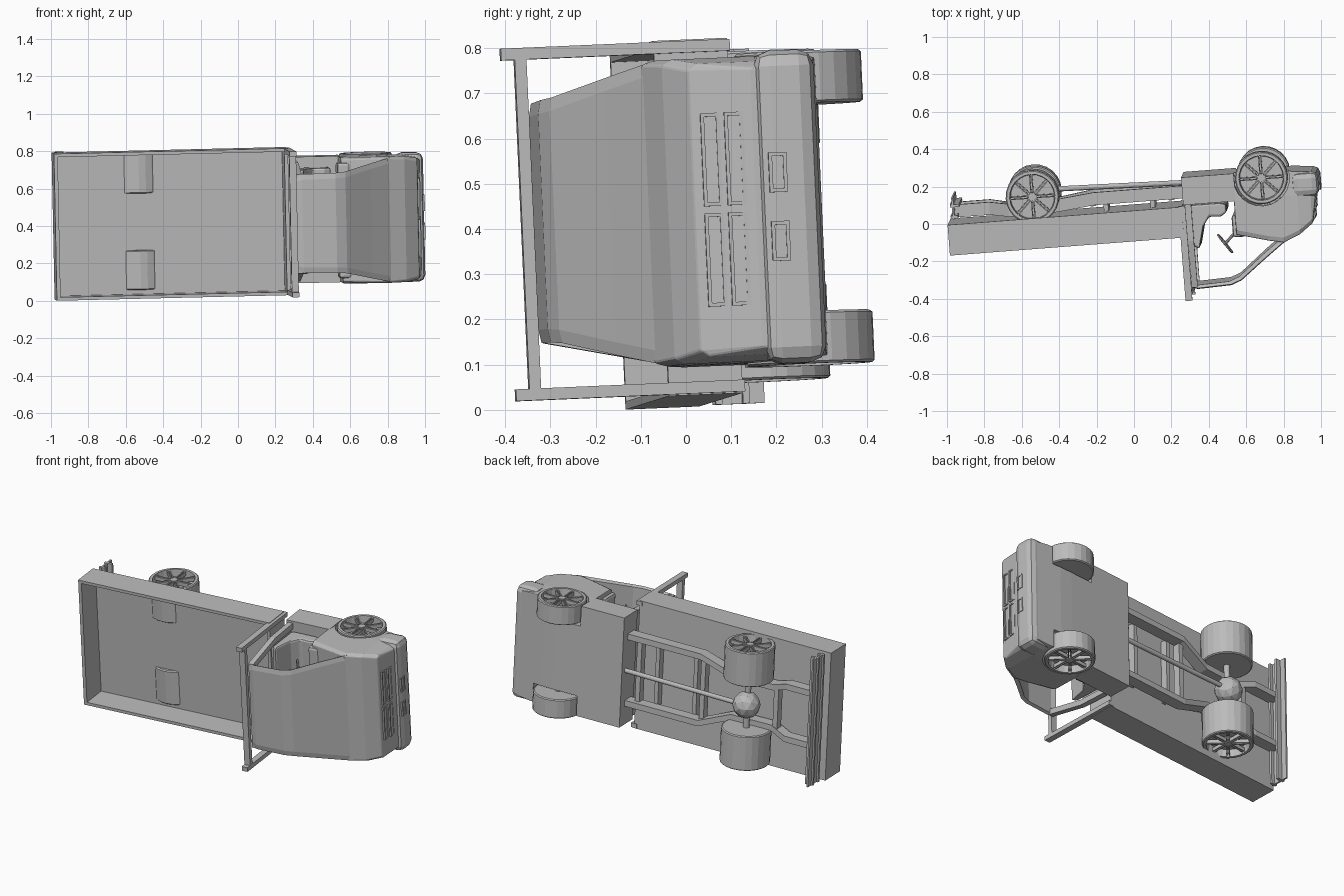
import bpy, bmesh, math
from mathutils import Matrix, Vector

if "Cube" in bpy.data.objects:
    bpy.data.objects.remove(bpy.data.objects["Cube"], do_unlink=True)

# The truck is built facing +x with z up, then laid on its side by this frame
fwd = Vector((1, 0.077, 0.024)).normalized()
side = Vector((-0.024, -0.045, 1))
side = (side - fwd * side.dot(fwd)).normalized()
up = fwd.cross(side)
FRAME = Matrix.Translation((0, 0, 0.42)) @ Matrix((fwd, side, up)).transposed().to_4x4()

grey = bpy.data.materials.new("plain_grey")
grey.use_nodes = True
grey.diffuse_color = (0.5, 0.5, 0.5, 1)
grey.node_tree.nodes["Principled BSDF"].inputs["Base Color"].default_value = (0.5, 0.5, 0.5, 1)


def finish(name, bm, bevel=0, segments=2):
    bmesh.ops.recalc_face_normals(bm, faces=bm.faces)
    me = bpy.data.meshes.new(name)
    bm.to_mesh(me)
    bm.free()
    ob = bpy.data.objects.new(name, me)
    bpy.context.collection.objects.link(ob)
    ob.matrix_world = FRAME
    me.materials.append(grey)
    if bevel:
        m = ob.modifiers.new("soft_edges", "BEVEL")
        m.width, m.segments = bevel, segments
        m.limit_method = "ANGLE"
        m.angle_limit = math.radians(35)
    return ob


def add_loft(bm, rings):
    """Skin a list of rings of points and cap both ends."""
    vs = [[bm.verts.new(p) for p in r] for r in rings]
    n = len(vs[0])
    for a, b in zip(vs, vs[1:]):
        for i in range(n):
            j = (i + 1) % n
            bm.faces.new((a[i], a[j], b[j], b[i]))
    bm.faces.new(vs[0])
    bm.faces.new(vs[-1])


def add_box(bm, xs, ys, zs, turn=None):
    rings = [[Vector((x, ys[i], zs[j])) for i, j in ((0, 0), (1, 0), (1, 1), (0, 1))] for x in xs]
    if turn:
        rings = [[turn @ p for p in r] for r in rings]
    add_loft(bm, rings)


def boxes(name, specs, bevel=0):
    bm = bmesh.new()
    for s in specs:
        add_box(bm, *s)
    return finish(name, bm, bevel)


def loft(name, rings, bevel=0):
    bm = bmesh.new()
    add_loft(bm, rings)
    return finish(name, bm, bevel)


def add_rod(bm, a, b, r, n=12):
    a, b = Vector(a), Vector(b)
    q = (b - a).to_track_quat("Z", "Y")
    circle = [q @ Vector((r * math.cos(t), r * math.sin(t), 0))
              for t in (2 * math.pi * i / n for i in range(n))]
    add_loft(bm, [[p + c for c in circle] for p in (a, b)])


def rod(name, a, b, r, n=12):
    bm = bmesh.new()
    add_rod(bm, a, b, r, n)
    return finish(name, bm)


def mirrored(y0, y1):
    return ((y0, y1), (-y1, -y0))


# Open cargo bed
B, W, ZB, ZT = -0.985, 0.393, -0.088, 0.076
boxes("cargo_bed", [
    ((B, 0.27), (-W, W), (ZB, ZB + 0.006)),
    ((B, B + 0.02), (-W, W), (ZB, ZT)),
    ((0.25, 0.27), (-W, W), (ZB, ZT)),
] + [((B, 0.27), ys, (ZB, ZT)) for ys in mirrored(W - 0.018, W)])

# Headboard frame behind the cab
boxes("rack_uprights", [((0.252, 0.289), ys, (-0.092, 0.416)) for ys in mirrored(0.364, 0.39)])
boxes("rack_crossbar", [((0.252, 0.289), (-0.375, 0.375), (0.36, 0.386))])

# Cab: floor, back, roof and windscreen
boxes("cab_floor", [((0.278, 0.56), (-0.338, 0.338), (-0.243, -0.095))])
boxes("cab_back_panel", [((0.29, 0.306), (-0.32, 0.32), (-0.095, 0.1))])
for tag, s in (("left", 1), ("right", -1)):
    def post(z, y):
        return [(x, s * v, z) for x, v in ((0.288, y), (0.32, y), (0.32, y - 0.035), (0.288, y - 0.035))]
    loft(tag + "_rear_pillar", [post(-0.1, 0.325), post(0.1, 0.32), post(0.352, 0.265)])


def slab(x, z, half, t):
    return [(x, -half, z - 0.006), (x, -half + 0.03, z), (x, half - 0.03, z), (x, half, z - 0.006),
            (x - t * 0.5, half * 0.97, z - t), (x - t * 0.5, -half * 0.97, z - t)]


loft("roof_and_windscreen", [
    slab(0.29, 0.354, 0.255, 0.022), slab(0.32, 0.363, 0.265, 0.022),
    slab(0.5, 0.356, 0.268, 0.022), slab(0.555, 0.335, 0.272, 0.022),
    slab(0.7, 0.222, 0.308, 0.024), slab(0.81, 0.14, 0.333, 0.024)])


# Nose with bonnet and front panel
def section(x, low, base, shoulder, zs, top, zt):
    half = [(base, low), (max(base, shoulder), -0.1), (shoulder, zs), (top, zt)]
    return [(x, y, z) for y, z in half] + [(x, -y, z) for y, z in reversed(half)]


nose = loft("nose", [
    section(0.55, -0.243, 0.328, 0.337, 0.06, 0.325, 0.085),
    section(0.72, -0.243, 0.33, 0.338, 0.105, 0.33, 0.13),
    section(0.8, -0.24, 0.33, 0.338, 0.12, 0.33, 0.146),
    section(0.89, -0.23, 0.33, 0.337, 0.085, 0.325, 0.108),
    section(0.962, -0.222, 0.322, 0.324, 0.035, 0.31, 0.054),
    section(0.985, -0.215, 0.31, 0.31, -0.09, 0.305, -0.08)], bevel=0.012)

# Wheel arches cut from the nose
FX, FZ = 0.706, -0.208
for s in (1, -1):
    cutter = rod("arch_cutter", (FX, s * 0.215, FZ), (FX, s * 0.45, FZ), 0.15, 24)
    m = nose.modifiers.new("arch", "BOOLEAN")
    m.operation, m.object, m.solver = "DIFFERENCE", cutter, "EXACT"
    bpy.context.view_layer.update()
    bpy.context.view_layer.objects.active = nose
    for mod in list(nose.modifiers):
        bpy.ops.object.modifier_apply(modifier=mod.name)
    bpy.data.objects.remove(cutter, do_unlink=True)

boxes("front_bumper", [((0.862, 1.008), (-0.346, 0.346), (-0.222, -0.088))], bevel=0.035)


# Slotted grille and bumper openings, drawn as thin raised rings
def ring(x, ys, zs, t=0.008):
    d = (x - 0.008, x + 0.006)
    return [(d, ys, (zs[0], zs[0] + t)), (d, ys, (zs[1] - t, zs[1])),
            (d, (ys[0], ys[0] + t), zs), (d, (ys[1] - t, ys[1]), zs)]


grille, slots = [], []
for ys in mirrored(0.008, 0.214):
    grille += ring(0.969, ys, (-0.008, 0.034)) + ring(0.977, ys, (-0.06, -0.018))
for ys in mirrored(0.032, 0.12):
    slots += ring(1.006, ys, (-0.15, -0.11))
boxes("grille", grille)
boxes("bumper_slots", slots)

# Seats, dashboard and steering wheel
for tag, y in (("left", 0.165), ("right", -0.165)):
    def cut(x, z0, z1, h=0.115):
        return [(x, y - h, z0), (x, y + h, z0), (x, y + h, z1), (x, y - h, z1)]
    loft(tag + "_seat", [cut(0.315, -0.09, 0.13), cut(0.345, -0.09, 0.15), cut(0.375, -0.09, 0.03),
                         cut(0.41, -0.09, -0.02), cut(0.47, -0.09, -0.015), cut(0.505, -0.08, -0.035)], 0.012)
boxes("dashboard", [((0.53, 0.6), (-0.31, 0.31), (-0.02, 0.1))], bevel=0.015)
bm = bmesh.new()
tilt = Matrix.Translation((0.482, 0.165, 0.135)) @ Matrix.Rotation(math.radians(-55), 4, "Y")
rim = [tilt @ Vector((0.06 * math.cos(a), 0.06 * math.sin(a), 0)) for a in (math.pi * i / 8 for i in range(16))]
for i in range(16):
    add_rod(bm, rim[i - 1], rim[i], 0.006, 6)
for i in (0, 5, 11):
    add_rod(bm, tilt.translation, rim[i], 0.005, 6)
add_rod(bm, tilt.translation, (0.56, 0.165, 0.06), 0.008, 8)
finish("steering_wheel", bm)


# Spoked wheels
def wheel(name, x, z, r, inner, outer, s, shift=0):
    bm = bmesh.new()
    n = 24
    profile = [(0.1, inner), (0.95, inner), (1, inner + 0.005), (1, outer - 0.005), (0.96, outer),
               (0.85, outer), (0.82, outer - 0.045), (0.1, outer - 0.045)]
    add_loft(bm, [[(x + r * k * math.cos(a), s * y + shift, z + r * k * math.sin(a))
                   for a in (2 * math.pi * i / n for i in range(n))] for k, y in profile])
    place = Matrix.Translation((x, 0, z))
    ys = sorted((s * (outer - 0.03) + shift, s * (outer - 0.008) + shift))
    for i in range(8):
        turn = place @ Matrix.Rotation(math.pi * i / 4, 4, "Y")
        for off in (-0.009, 0.003):
            add_box(bm, (0.015, r * 0.85), ys, (off, off + 0.006), turn)
    add_rod(bm, (x, s * (outer - 0.046) + shift, z), (x, s * (outer - 0.004) + shift, z), 0.022, 12)
    finish(name, bm)


RX, RZ = -0.522, -0.202
for tag, s in (("left", 1), ("right", -1)):
    wheel("front_wheel_" + tag, FX, FZ, 0.141, 0.23, 0.346, s)
    wheel("rear_wheel_" + tag, RX, RZ, 0.143, 0.152, 0.364, s, 0.012)

# Axles, differential and drive shaft
rod("front_axle", (FX, -0.3, FZ), (FX, 0.3, FZ), 0.018)
rod("rear_axle", (RX, -0.2, RZ), (RX, 0.2, RZ), 0.018)
rod("drive_shaft", (RX, 0, RZ - 0.02), (0.3, 0, -0.2), 0.014)
bm = bmesh.new()
bmesh.ops.create_icosphere(bm, subdivisions=2, radius=0.08, matrix=Matrix.Translation((RX, 0, RZ - 0.01)))
finish("differential", bm)

# Chassis rails that narrow and kick up over the rear axle
path = [(0.3, 0.205, -0.16), (-0.2, 0.205, -0.16), (-0.4, 0.125, -0.135),
        (-0.66, 0.125, -0.13), (-0.76, 0.16, -0.15), (-0.95, 0.16, -0.15)]
for tag, s in (("left", 1), ("right", -1)):
    loft(tag + "_chassis_rail", [[(x, s * y + a * 0.018, z + b * 0.034)
                                  for a, b in ((-1, -1), (1, -1), (1, 1), (-1, 1))] for x, y, z in path])
boxes("crossmembers", [((x, x + 0.03), (-w, w), (-0.165, -0.12))
                       for x, w in ((0.2, 0.2), (-0.22, 0.2), (-0.7, 0.135))])
boxes("bed_bearers", [((x, x + 0.025), (-0.2, 0.2), (-0.13, ZB)) for x in (0.1, -0.15)])

# Rear bumper beam with lips
boxes("rear_bumper", [((-0.955, -0.945), (-0.392, 0.392), (-0.23, -0.115)),
                      ((-0.965, -0.915), (-0.392, 0.392), (-0.195, -0.18)),
                      ((-0.965, -0.925), (-0.392, 0.392), (-0.135, -0.12))])
